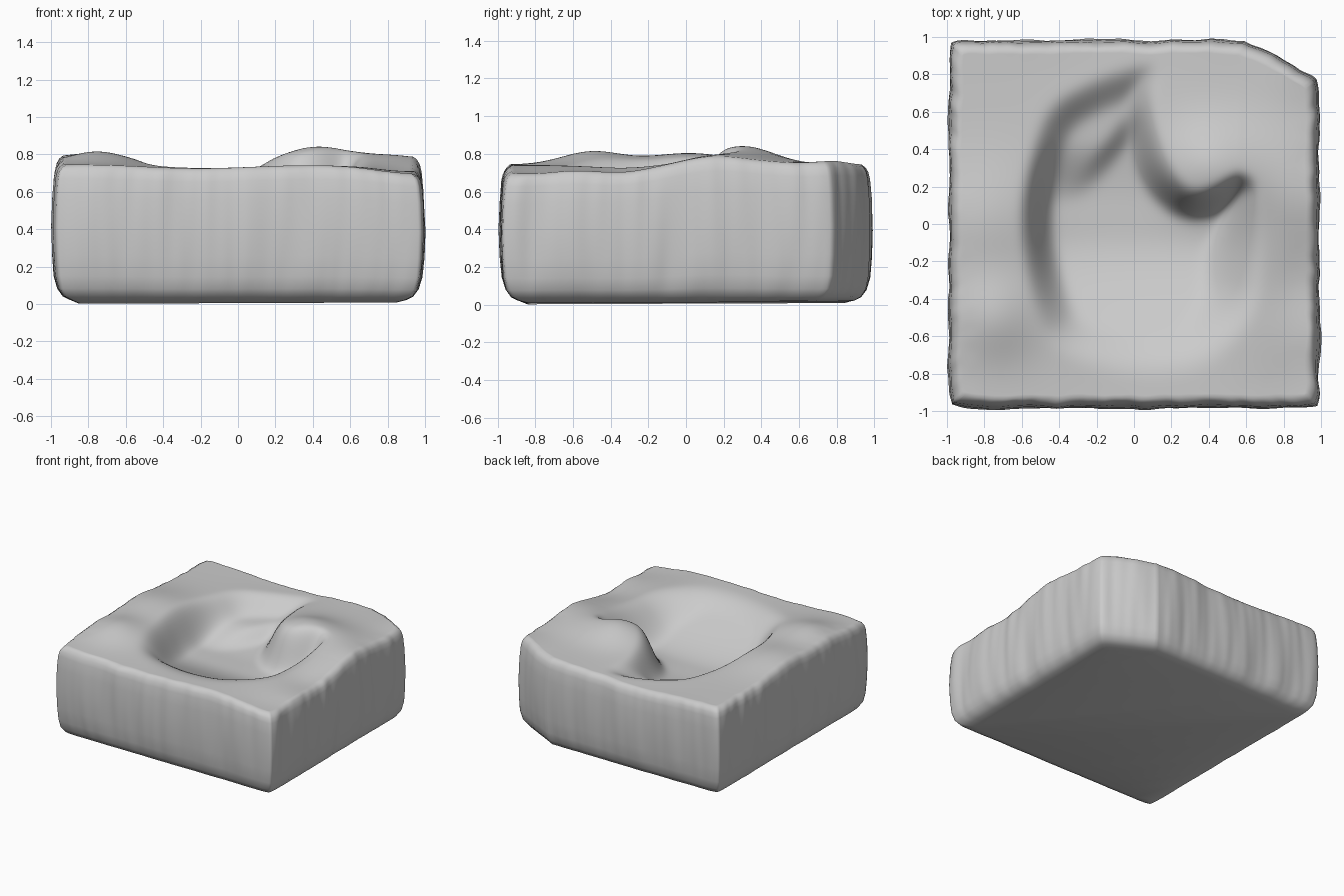
import bpy, bmesh
from math import exp
from mathutils import Vector, noise

if "Cube" in bpy.data.objects:
    bpy.data.objects.remove(bpy.data.objects["Cube"])

COUNT = 110      # grid cells along each side
DEPTH = 0.28     # depth of the hollow

# Mounds and dips of the ground: x, y, height, radius
MOUNDS = [(0.4, 0.3, 0.09, 0.23), (0.72, 0.3, 0.04, 0.25), (-0.75, -0.5, 0.07, 0.22),
          (-0.8, 0.02, 0.06, 0.3), (0.9, 0.12, 0.03, 0.2), (0.95, -0.85, -0.05, 0.3),
          (0.9, -0.35, -0.04, 0.22), (-0.2, -0.95, -0.02, 0.4), (-0.2, 0.95, -0.03, 0.4),
          (0.9, 0.85, 0.02, 0.2)]

# Rim of the hollow: x, y, width of the slope below it
RIM = [(-0.61, 0, 0.17), (-0.57, -0.35, 0.2), (-0.47, -0.7, 0.25), (0, -0.9, 0.3),
       (0.4, -0.83, 0.3), (0.68, -0.5, 0.35), (0.7, -0.1, 0.35), (0.65, 0.32, 0.1),
       (0.33, 0.13, 0.14), (0.18, 0.3, 0.18), (0.1, 0.6, 0.16), (0.15, 0.9, 0.2),
       (-0.2, 0.8, 0.2), (-0.47, 0.65, 0.2), (-0.57, 0.35, 0.17)]


def round_off(points):
    """Cut the corners of a closed outline."""
    result = []
    for a, b in zip(points, points[1:] + points[:1]):
        a, b = Vector(a), Vector(b)
        result += [a.lerp(b, 0.22), a.lerp(b, 0.78)]
    return result


RIM = round_off(round_off(RIM))


def smooth(t):
    t = min(max(t, 0), 1)
    return t * t * (3 - 2 * t)


def hollow(p):
    """How far the hollow has sunk at a point, from 0 to 1."""
    inside, best, width = False, 9, 1
    for a, b in zip(RIM, RIM[1:] + RIM[:1]):
        start, edge = a.xy, b.xy - a.xy
        t = min(max((p - start).dot(edge) / edge.length_squared, 0), 1)
        gap = (p - start - edge * t).length
        if gap < best:
            best, width = gap, a.z + (b.z - a.z) * t
        if (a.y > p.y) != (b.y > p.y):
            if p.x < a.x + (p.y - a.y) * edge.x / edge.y:
                inside = not inside
    return smooth(best / width) if inside else 0


def ground(x, y):
    p = Vector((x, y))
    z = 0.745 + sum(h * exp(-(p - Vector((a, b))).length_squared / r ** 2)
                    for a, b, h, r in MOUNDS)
    # Sloping shelf at the back of the hollow, ending in a diagonal step
    across = (p - Vector((-0.05, 0.49))).dot(Vector((0.8, -0.6)))
    shelf = smooth((0.06 - across) / 0.12) * smooth((y - 0.1) / 0.35)
    # The floor climbs gently to the front and a little to the back
    floor = smooth((y + 0.95) / 0.9) * (1 - 0.4 * smooth((y - 0.1) / 0.8))
    return z - DEPTH * hollow(p) * floor * (1 - 0.35 * shelf)


def plan(u, v):
    """Square outline with slightly soft corners, one of them cut off."""
    s = 1 - 0.012 * abs(u * v) ** 24
    if v > 0:
        v *= 1 - 0.5 * max(u - 0.6, 0)
    return u * s, v * s * 0.993


def ripple(x, y, z):
    """Vertical grooves on the walls."""
    return 0.013 * noise.noise((x * 6, y * 6, z)) + 0.006 * noise.noise((x * 13, y * 13, z))


bm = bmesh.new()
side = range(COUNT + 1)

# Ground surface, with the heights relaxed
INSET = 0.935
spots = [[plan(2 * i / COUNT - 1, 2 * j / COUNT - 1) for j in side] for i in side]
heights = [[ground(x * INSET, y * INSET) for x, y in row] for row in spots]
for step in range(10):
    old = [row[:] for row in heights]
    for i in side[1:-1]:
        for j in side[1:-1]:
            heights[i][j] = (old[i][j] * 2 + old[i - 1][j] + old[i + 1][j]
                             + old[i][j - 1] + old[i][j + 1]) / 6
top = []
for i in side:
    row = []
    for j in side:
        x, y = spots[i][j]
        fade = smooth((max(abs(x), abs(y)) - 0.8) * 5)
        s = INSET + ripple(x, y, 0.7) * fade
        row.append(bm.verts.new((x * s, y * s, heights[i][j])))
    top.append(row)
for i in side[:-1]:
    for j in side[:-1]:
        bm.faces.new((top[i][j], top[i + 1][j], top[i + 1][j + 1], top[i][j + 1]))

# Walls: rings around the outline, each with a scale and a share of the height
border = ([(i, 0) for i in side[:-1]] + [(COUNT, j) for j in side[:-1]]
          + [(i, COUNT) for i in side[:0:-1]] + [(0, j) for j in side[:0:-1]])
PROFILE = [(0.955, 0.98), (0.969, 0.95), (0.978, 0.9), (0.987, 0.77), (0.992, 0.55),
           (0.987, 0.35), (0.978, 0.2), (0.962, 0.11), (0.935, 0.055), (0.9, 0.03), (0.85, 0.015)]
ring = [top[i][j] for i, j in border]
for scale, share in PROFILE:
    below = []
    for i, j in border:
        x, y = spots[i][j]
        s = scale + ripple(x, y, share) * min(1, share * 5)
        below.append(bm.verts.new((x * s, y * s, heights[i][j] * share)))
    for k in range(len(ring)):
        n = (k + 1) % len(ring)
        bm.faces.new((ring[n], ring[k], below[k], below[n]))
    ring = below

# Underside, tilted slightly down towards one front corner
for v in ring:
    v.co.z = 0.008 + 0.008 * (v.co.x + v.co.y) / 2
bm.faces.new(ring[::-1])
bmesh.ops.recalc_face_normals(bm, faces=bm.faces[:])

mesh = bpy.data.meshes.new("ground_block")
bm.to_mesh(mesh)
bm.free()
block = bpy.data.objects.new("ground_block", mesh)
bpy.context.collection.objects.link(block)

# Plain grey colour
grey = bpy.data.materials.new("light_grey")
grey.use_nodes = True
grey.diffuse_color = (0.6, 0.6, 0.6, 1)
grey.node_tree.nodes["Principled BSDF"].inputs["Base Color"].default_value = (0.6, 0.6, 0.6, 1)
mesh.materials.append(grey)

bpy.context.view_layer.objects.active = block
block.select_set(True)
bpy.ops.object.shade_smooth_by_angle(angle=1.2)
